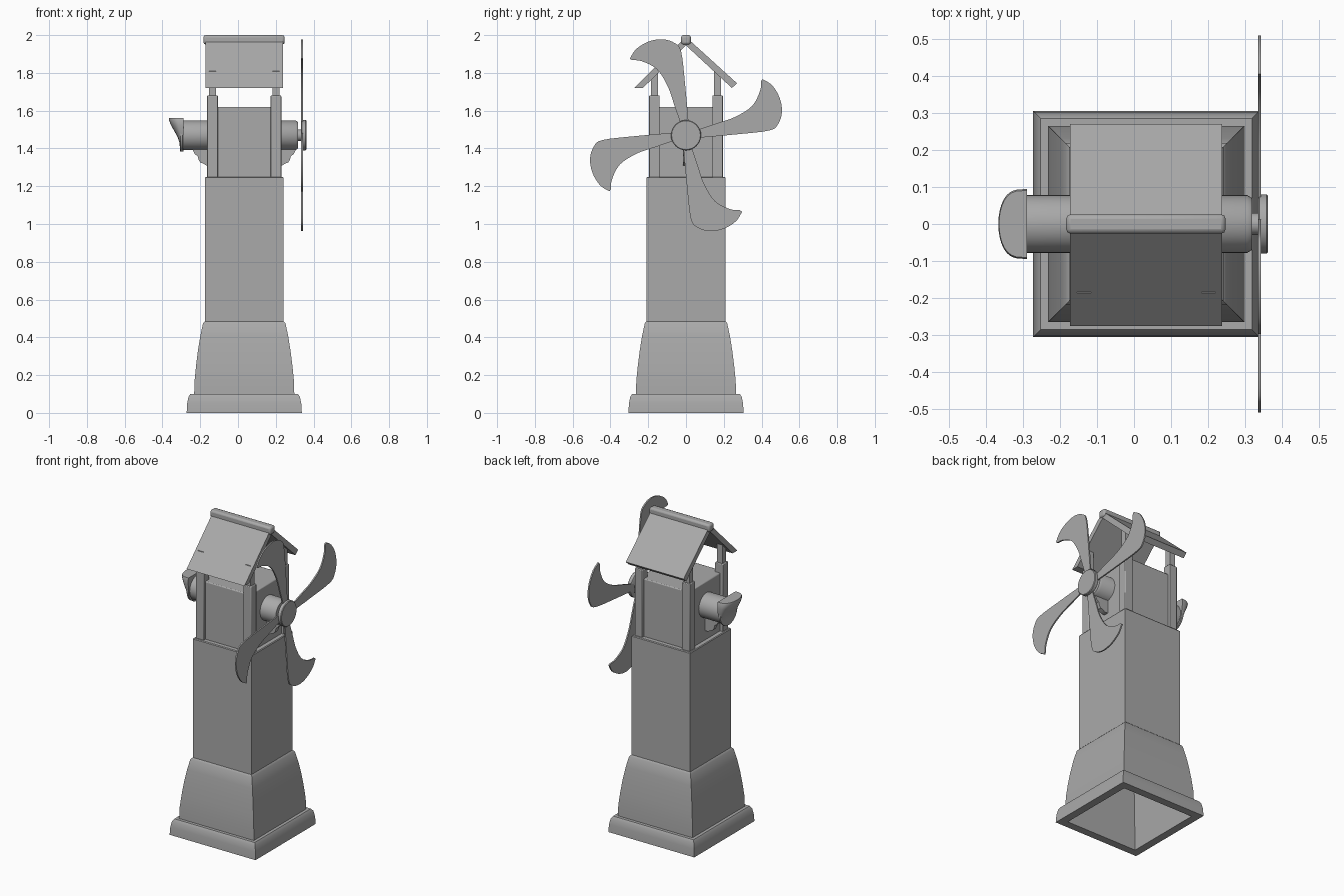
import bpy, bmesh, math
from mathutils import Matrix, Vector

if "Cube" in bpy.data.objects:
    bpy.data.objects.remove(bpy.data.objects["Cube"], do_unlink=True)

CX = 0.033            # tower axis
AXLE_Z = 1.47         # windshaft height

grey = bpy.data.materials.new("plain_grey")
grey.use_nodes = True
grey.diffuse_color = (0.4, 0.4, 0.4, 1)
grey.node_tree.nodes["Principled BSDF"].inputs["Base Color"].default_value = (0.4, 0.4, 0.4, 1)


def finish(name, bm, bevel=0, recalc=True):
    if recalc:
        bmesh.ops.recalc_face_normals(bm, faces=bm.faces)
    mesh = bpy.data.meshes.new(name)
    bm.to_mesh(mesh)
    bm.free()
    mesh.materials.append(grey)
    obj = bpy.data.objects.new(name, mesh)
    bpy.context.collection.objects.link(obj)
    if bevel:
        mod = obj.modifiers.new("soft_edges", 'BEVEL')
        mod.width = bevel
        mod.segments = 2
    bpy.ops.object.select_all(action='DESELECT')
    obj.select_set(True)
    bpy.context.view_layer.objects.active = obj
    bpy.ops.object.shade_smooth_by_angle(angle=math.radians(35))
    return obj


def loft(name, rings, caps=True, bevel=0):
    bm = bmesh.new()
    loops = [[bm.verts.new(p) for p in ring] for ring in rings]
    n = len(loops[0])
    for a, b in zip(loops, loops[1:]):
        for i in range(n):
            bm.faces.new((a[i], a[(i + 1) % n], b[(i + 1) % n], b[i]))
    if caps:
        bm.faces.new(loops[0])
        bm.faces.new(loops[-1])
    return finish(name, bm, bevel)


def square(half, z):
    return [(CX + sx * half, sy * half, z) for sx, sy in ((-1, -1), (1, -1), (1, 1), (-1, 1))]


def box(name, x0, x1, y0, y1, z0, z1, bevel=0):
    return loft(name, [[(x0, y0, z), (x1, y0, z), (x1, y1, z), (x0, y1, z)] for z in (z0, z1)],
                bevel=bevel)


def drum(name, profile, sides=40, z=AXLE_Z):
    """Turned part along x from (x, radius) pairs."""
    angles = [2 * math.pi * i / sides for i in range(sides)]
    return loft(name, [[(x, r * math.cos(a), z + r * math.sin(a)) for a in angles]
                       for x, r in profile])


def plate_yz(name, outline, x0, x1, bevel=0):
    return loft(name, [[(x, y, z) for y, z in outline] for x in (x0, x1)], bevel=bevel)


# Hollow tower: cavity, foot, flared skirt, shaft
tower = [(0.2, 1.22), (0.2, 0.48), (0.245, 0.11), (0.255, 0.0), (0.305, 0.0), (0.302, 0.05),
         (0.295, 0.085), (0.285, 0.1), (0.265, 0.1), (0.263, 0.17), (0.255, 0.25),
         (0.245, 0.33), (0.232, 0.41), (0.218, 0.475), (0.208, 0.485), (0.208, 1.245),
         (0.204, 1.25)]
loft("tower", [square(h, z) for h, z in tower])

# Upper chamber and corner posts
box("upper_chamber", -0.145, 0.211, -0.178, 0.178, 1.24, 1.62, bevel=0.006)
for sx, side in ((-1, "right"), (1, "left")):
    for sy, end in ((-1, "front"), (1, "back")):
        px, py = CX + sx * 0.168, sy * 0.167
        box(f"{end}_{side}_post", px - 0.028, px + 0.028, py - 0.028, py + 0.028,
            1.24, 1.68, bevel=0.004)
        box(f"{end}_{side}_post_top", px - 0.019, px + 0.019, py - 0.019, py + 0.019,
            1.66, 1.81)

# Gabled roof with ridge pole
RX0, RX1 = -0.172, 0.238
plate_yz("front_roof", [(0, 1.99), (-0.275, 1.72), (-0.228, 1.72), (0, 1.945)], RX0, RX1)
plate_yz("back_roof", [(0, 1.99), (0.27, 1.745), (0.243, 1.72), (0, 1.945)], RX0, RX1)
box("ridge_pole", RX0 - 0.011, RX1 + 0.009, -0.026, 0.026, 1.95, 2.0, bevel=0.012)

# Windshaft housing on both sides
drum("windshaft_housing", [(-0.3, 0.078), (0.305, 0.078), (0.318, 0.07)])
drum("rear_flange", [(-0.307, 0.08), (-0.304, 0.087), (-0.293, 0.087), (-0.29, 0.08)])
drum("axle", [(0.3, 0.03), (0.345, 0.03)], 20)
drum("hub", [(0.334, 0.074), (0.338, 0.08), (0.358, 0.08), (0.362, 0.076)])

# Scooped hood at the far end of the shaft
hood = []
for z, depth, width in ((1.385, 0.008, 0.03), (1.43, 0.012, 0.07), (1.46, 0.022, 0.083),
                        (1.49, 0.038, 0.09), (1.52, 0.055, 0.094), (1.55, 0.068, 0.094),
                        (1.56, 0.066, 0.09)):
    arc = [math.pi * i / 16 for i in range(17)]
    hood.append([(-0.298 - depth * math.sin(a) ** 0.7 if 0 < a < 3.14 else -0.298,
                  width * math.cos(a), z) for a in arc]
                + [(-0.288, -width, z), (-0.288, width, z)])
loft("hood", hood)

# Scrolled brackets below the housing
for sx, side in ((-1, "right"), (1, "left")):
    wall = 0.172
    outline = [(0, 1.40), (0.1, 1.40), (0.1, 1.39), (0.09, 1.37), (0.075, 1.36),
               (0.07, 1.34), (0.06, 1.325), (0.045, 1.32), (0.03, 1.31), (0, 1.31)]
    loft(f"{side}_bracket", [[(CX + sx * (wall + d), y, z) for d, z in outline]
                             for y in (-0.015, 0.015)])


# Four curved sails
def smooth_path(points, steps=4):
    """Catmull-Rom path through the points, ends kept."""
    pts = [Vector(p) for p in points]
    pts = [pts[0]] + pts + [pts[-1]]
    path = []
    for a, b, c, d in zip(pts, pts[1:], pts[2:], pts[3:]):
        for i in range(steps):
            t = i / steps
            path.append(0.5 * (2 * b + (c - a) * t + (2 * a - 5 * b + 4 * c - d) * t * t
                               + (3 * b - a - 3 * c + d) * t ** 3))
    return path + [pts[-1]]


outer = smooth_path([(0.05, -0.015), (0.25, 0.003), (0.44, 0.025), (0.488, 0.06),
                     (0.508, 0.125), (0.495, 0.2), (0.455, 0.265), (0.405, 0.297)])
inner = smooth_path([(0.397, 0.285), (0.392, 0.235), (0.35, 0.155), (0.26, 0.097),
                     (0.16, 0.062), (0.05, 0.025)])
for k, label in enumerate(("back", "upper", "front", "lower")):
    turn = Matrix.Rotation(k * math.pi / 2, 2)
    outline = [turn @ p for p in outer + inner]
    plate_yz(f"{label}_sail", [(p.x, p.y + AXLE_Z) for p in outline], 0.334, 0.343)
